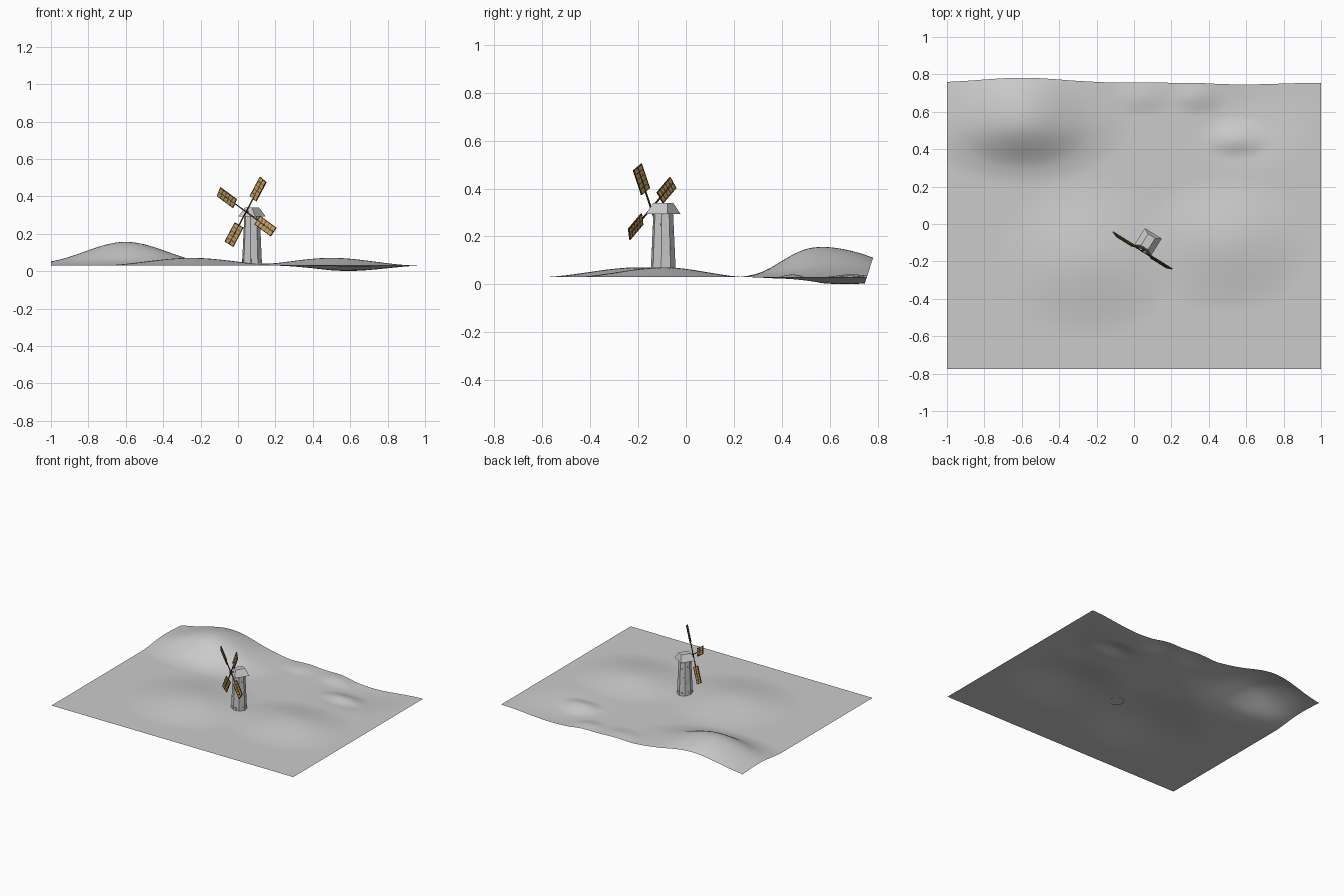
import bpy, bmesh, math
from mathutils import Matrix

if "Cube" in bpy.data.objects:
    bpy.data.objects.remove(bpy.data.objects["Cube"])


def material(name, rgb):
    mat = bpy.data.materials.new(name)
    mat.use_nodes = True
    mat.diffuse_color = (*rgb, 1)
    mat.node_tree.nodes["Principled BSDF"].inputs["Base Color"].default_value = (*rgb, 1)
    return mat


GREY = material("plain grey", (0.6, 0.6, 0.6))
WOOD = material("dark wood", (0.1, 0.055, 0.016))
CLOTH = material("tan sailcloth", (0.54, 0.35, 0.125))

# Windmill space: -y is the side that carries the sails
MILL = Matrix.Translation((0.075, -0.095, 0)) @ Matrix.Rotation(math.radians(-32), 4, "Z")
HUB_Y, HUB_Z = -0.06, 0.317


def finish(bm, name, mat, matrix=Matrix()):
    bm.transform(matrix)
    mesh = bpy.data.meshes.new(name)
    bm.to_mesh(mesh)
    bm.free()
    mesh.materials.append(mat)
    obj = bpy.data.objects.new(name, mesh)
    bpy.context.collection.objects.link(obj)


def add_box(bm, centre, size, matrix=Matrix()):
    m = matrix @ Matrix.Translation(centre) @ Matrix.Diagonal((*size, 1))
    bmesh.ops.create_cube(bm, size=1, matrix=m)


# Ground: a flat sheet pushed up and down with soft falloffs
# centre x, centre y, radius x, radius towards front, radius towards back, height
BUMPS = [
    (-0.6, 0.56, 0.6, 0.36, 0.6, 0.085),
    (-0.6, 0.5, 0.38, 0.2, 0.45, 0.043),
    (-0.25, -0.2, 0.5, 0.42, 0.46, 0.041),
    (0.5, -0.09, 0.47, 0.4, 0.36, 0.041),
    (0.59, 0.67, 0.42, 0.42, 0.45, -0.029),
    (0.55, 0.45, 0.2, 0.1, 0.14, 0.024),
    (0.34, 0.68, 0.16, 0.1, 0.14, 0.016),
    (0.05, 0.68, 0.18, 0.11, 0.16, 0.012),
]


def ground_height(x, y):
    z = 0.03
    for cx, cy, rx, front, back, height in BUMPS:
        d = math.hypot((x - cx) / rx, (y - cy) / (front if y < cy else back))
        t = max(0, 1 - d)
        z += height * t * t * (3 - 2 * t)
    return z


bm = bmesh.new()
bmesh.ops.create_grid(bm, x_segments=100, y_segments=80, size=1)
for v in bm.verts:
    x, y = v.co.x, -0.01 + v.co.y * 0.765
    z = ground_height(x, y)
    pull = min(1, max(0, (y - 0.3) / 0.4))
    v.co = (x, y + pull * (z - 0.03) * 0.33, z)
for f in bm.faces:
    f.smooth = True
finish(bm, "ground", GREY)

# Tower: tapered octagon
bm = bmesh.new()
bmesh.ops.create_cone(bm, cap_ends=True, segments=8, radius1=0.054, radius2=0.042, depth=0.263,
                      matrix=Matrix.Translation((0, 0, 0.1685)) @ Matrix.Rotation(math.pi / 8, 4, "Z"))
finish(bm, "tower", GREY, MILL)

# Stones standing slightly proud of the tower walls
bm = bmesh.new()
for side in range(8):
    turn = Matrix.Rotation(side * math.pi / 4, 4, "Z")
    levels = (0.056, 0.13 + 0.02 * (side % 3), 0.22 + 0.015 * (side % 4))
    for i, z in enumerate(levels):
        wall = (0.054 - 0.012 * (z - 0.037) / 0.263) * math.cos(math.pi / 8)
        offset = 0.008 * (-1) ** (side + i)
        size = (0.016, 0.005, 0.018) if i == 0 else (0.011, 0.004, 0.007)
        add_box(bm, (offset, -wall, z), size, turn)
finish(bm, "wall_stones", GREY, MILL)

# Roof cap: flared square block with a narrower flat top
bm = bmesh.new()
add_box(bm, (0, 0, 0.316), (0.106, 0.106, 0.046))
for v in bm.verts:
    if v.co.z > 0.316:
        v.co.x *= 0.42
        v.co.y *= 0.68
finish(bm, "roof_cap", GREY, MILL)

# Shaft from the cap to the hub
bm = bmesh.new()
bmesh.ops.create_cone(bm, cap_ends=True, segments=8, radius1=0.005, radius2=0.005, depth=0.06,
                      matrix=Matrix.Translation((0, HUB_Y + 0.025, HUB_Z)) @ Matrix.Rotation(math.pi / 2, 4, "X"))
finish(bm, "shaft", WOOD, MILL)

# Four sails: an arm, and a pitched panel of cloth in a wooden lattice
INNER, OUTER, HALF = 0.085, 0.202, 0.026
MIDDLE, LENGTH = (INNER + OUTER) / 2, OUTER - INNER
PITCH = Matrix.Rotation(math.radians(-12), 4, "Z")
frame, cloth = bmesh.new(), bmesh.new()
for k in range(4):
    spin = Matrix.Translation((0, HUB_Y, HUB_Z)) @ Matrix.Rotation(math.radians(32 + 90 * k), 4, "Y")
    panel = spin @ PITCH
    add_box(frame, (0, 0, OUTER / 2), (0.005, 0.006, OUTER), spin)
    for x in (-HALF, HALF):
        add_box(frame, (x, 0, MIDDLE), (0.004, 0.006, LENGTH), panel)
    for r in range(6):
        add_box(frame, (0, 0, INNER + LENGTH * r / 5), (2 * HALF + 0.004, 0.006, 0.003), panel)
    add_box(cloth, (0, 0, MIDDLE), (2 * HALF, 0.004, LENGTH), panel)
finish(frame, "sail_frames", WOOD, MILL)
finish(cloth, "sail_cloths", CLOTH, MILL)
